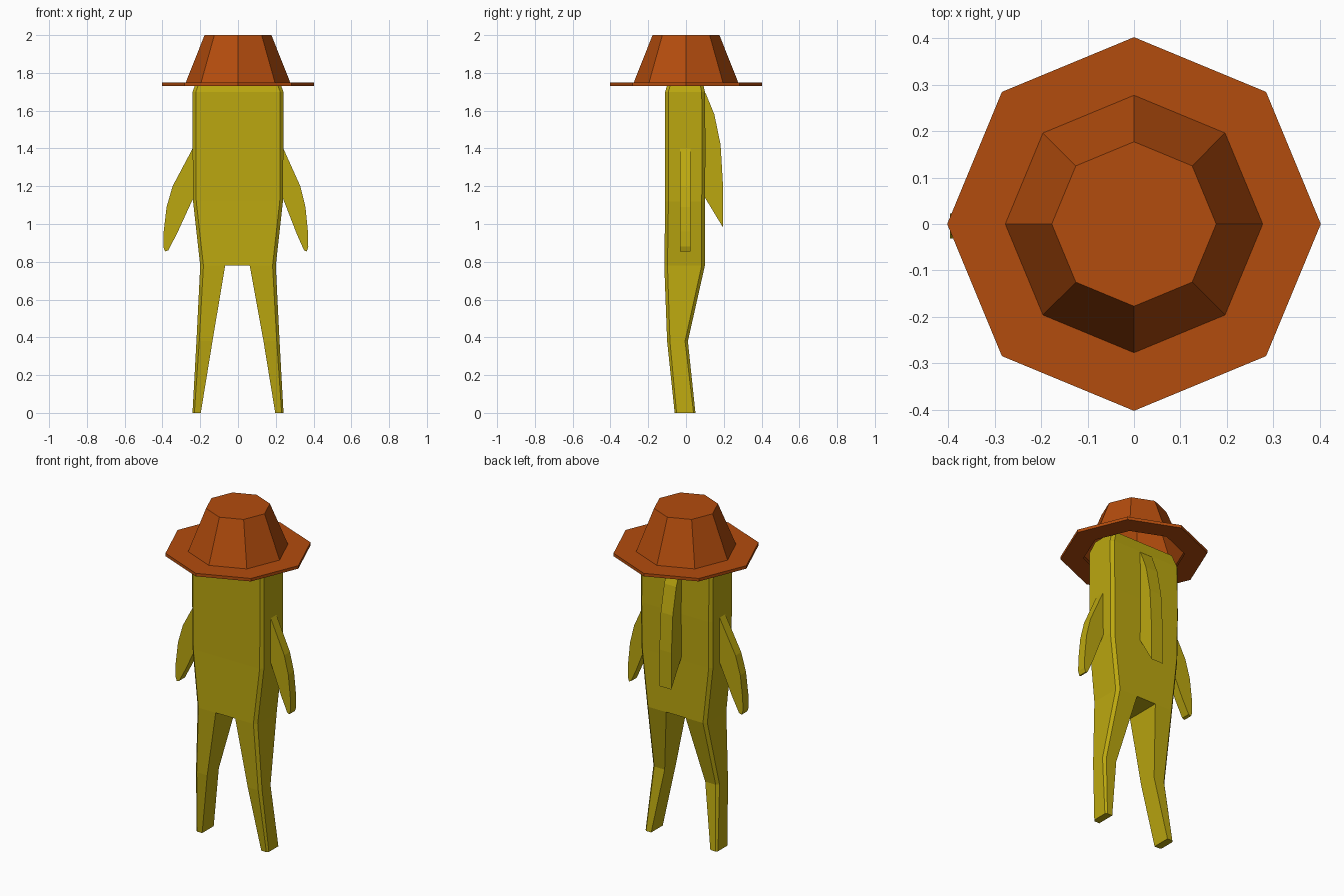
import bpy, bmesh, math

if "Cube" in bpy.data.objects:
    bpy.data.objects.remove(bpy.data.objects["Cube"])


def material(name, rgb):
    m = bpy.data.materials.new(name)
    m.diffuse_color = (*rgb, 1)
    m.use_nodes = True
    m.node_tree.nodes["Principled BSDF"].inputs["Base Color"].default_value = m.diffuse_color
    return m


YELLOW = material("mustard yellow", (0.50, 0.39, 0.005))
RUST = material("rust orange", (0.45, 0.072, 0.004))


def finish(name, bm, mat):
    bmesh.ops.recalc_face_normals(bm, faces=bm.faces)
    me = bpy.data.meshes.new(name)
    bm.to_mesh(me)
    bm.free()
    me.materials.append(mat)
    ob = bpy.data.objects.new(name, me)
    bpy.context.collection.objects.link(ob)
    return ob


def loft(rings, cap_first=False, cap_last=False):
    """Skin a list of equally long point rings with quads."""
    bm = bmesh.new()
    vs = [[bm.verts.new(p) for p in r] for r in rings]
    n = len(vs[0])
    for a, b in zip(vs, vs[1:]):
        for i in range(n):
            j = (i + 1) % n
            bm.faces.new((a[i], a[j], b[j], b[i]))
    if cap_first:
        bm.faces.new(vs[0])
    if cap_last:
        bm.faces.new(vs[-1])
    return bm


def plate(name, outline, to_xyz, half):
    """Extrude a 2D outline to both sides of its plane."""
    rings = [[to_xyz(u, v, t) for u, v in outline] for t in (-half, half)]
    return finish(name, loft(rings, True, True), YELLOW)


# Torso: slab with chamfered corners, its top hidden in the hat
def slab(z, x, y0, y1, c=0.017):
    return [(-x + c, y0, z), (x - c, y0, z), (x, y0 + c, z), (x, y1 - c, z),
            (x - c, y1, z), (-x + c, y1, z), (-x, y1 - c, z), (-x, y0 + c, z)]


torso = loft([slab(0.78, 0.20, -0.115, 0.10), slab(1.12, 0.238, -0.11, 0.10),
              slab(1.40, 0.24, -0.11, 0.103), slab(1.70, 0.24, -0.11, 0.10),
              slab(1.77, 0.215, -0.09, 0.085)], cap_last=True)
# Flat crotch between the legs
torso.faces.new([torso.verts.new((x, y, 0.78)) for x, y in
                 ((-0.068, -0.115), (0.062, -0.115), (0.062, 0.10), (-0.068, 0.10))])
finish("torso", torso, YELLOW)


# Legs: chamfered on the outer side, bent back at the knee
def leg_ring(s, z, inner, outer, y0, y1, c):
    return [(s * x, y, z) for x, y in
            ((inner, y0), (outer - c, y0), (outer, y0 + c),
             (outer, y1 - c), (outer - c, y1), (inner, y1))]


for side, s in (("left", -1), ("right", 1)):
    hip = 0.068 if s < 0 else 0.062
    rings = [leg_ring(s, 0.78, hip, 0.20, -0.115, 0.10, 0.017),
             leg_ring(s, 0.38, 0.135, 0.22, -0.10, 0.01, 0.015),
             leg_ring(s, 0.0, 0.197, 0.241, -0.06, 0.05, 0.010)]
    finish(side + "_leg", loft(rings, cap_last=True), YELLOW)

# Arms: thin curved flippers, the left one slightly wider
arm = [(0.22, 1.43), (0.24, 1.40), (0.33, 1.20), (0.357, 1.09), (0.37, 0.96),
       (0.372, 0.88), (0.364, 0.855), (0.350, 0.86), (0.31, 0.95), (0.24, 1.13),
       (0.22, 1.18)]
for side, s, k in (("left", -1, 1.18), ("right", 1, 1.0)):
    plate(side + "_arm", arm,
          lambda u, v, t, s=s, k=k: (s * (0.24 + (u - 0.24) * k), t - 0.004, v), 0.027)

# Back fin
fin = [(0.09, 1.71), (0.105, 1.69), (0.150, 1.58), (0.183, 1.42), (0.196, 1.20),
       (0.197, 0.98), (0.10, 1.14), (0.09, 1.16)]
plate("back_fin", fin, lambda u, v, t: (t, u, v), 0.04)


# Hat: eight-sided hollow crown with a flat brim
def octagon(r, z):
    return [(r * math.cos(i * math.pi / 4), r * math.sin(i * math.pi / 4), z)
            for i in range(8)]


hat = loft([octagon(0.177, 2.0), octagon(0.277, 1.748), octagon(0.402, 1.748),
            octagon(0.402, 1.73), octagon(0.277, 1.73)], cap_first=True)
finish("hat", hat, RUST)
